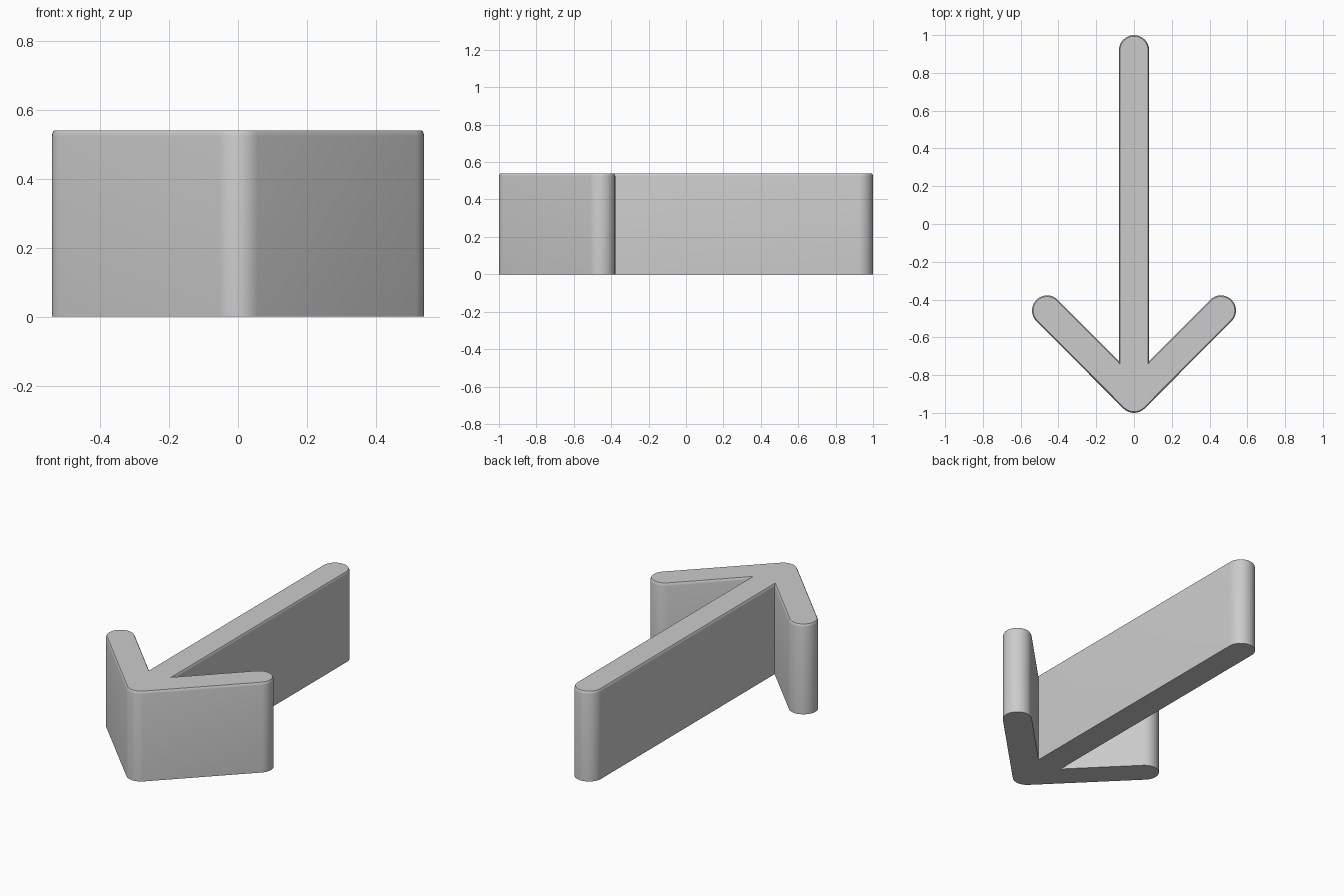
import bpy
import bmesh
from math import cos, sin, radians, sqrt
from mathutils import Vector

cube = bpy.data.objects.get("Cube")
if cube:
    bpy.data.objects.remove(cube, do_unlink=True)

RADIUS = 0.08          # half the bar width
HEIGHT = 0.54
POINT = Vector((0, -0.92))
BARB = Vector((0.46, -0.458))
TAIL = Vector((0, 0.92))
STEPS = 16             # segments in a half circle

grey = bpy.data.materials.new("plain_grey")
grey.use_nodes = True
colour = (0.6, 0.6, 0.6, 1)
grey.diffuse_color = colour
grey.node_tree.nodes["Principled BSDF"].inputs["Base Color"].default_value = colour


def arc(centre, r, start, end, steps):
    """Points on an arc, angles in degrees."""
    angles = [radians(start + (end - start) * i / steps) for i in range(steps + 1)]
    return [centre + r * Vector((cos(a), sin(a))) for a in angles]


def outline(r):
    """Counter-clockwise arrow outline with bars of half width r."""
    notch_y = POINT.y + r + r * sqrt(2)
    half = arc(POINT, r, -90, -45, STEPS // 4)
    half += arc(BARB, r, -45, 135, STEPS)
    half.append(Vector((r, notch_y)))
    half += arc(TAIL, r, 0, 90, STEPS // 2)
    mirrored = [Vector((-p.x, p.y)) for p in reversed(half[1:-1])]
    return half + mirrored


# Arrow body: straight walls with a small eased rim on top
bm = bmesh.new()
rings = []
for z, inset in ((0, 0), (0.524, 0), (0.533, 0.002), (HEIGHT, 0.006)):
    rings.append([bm.verts.new((p.x, p.y, z)) for p in outline(RADIUS - inset)])
for low, high in zip(rings, rings[1:]):
    n = len(low)
    for i in range(n):
        j = (i + 1) % n
        bm.faces.new((low[i], low[j], high[j], high[i]))
bm.faces.new(list(reversed(rings[0])))
bm.faces.new(rings[-1])
bmesh.ops.recalc_face_normals(bm, faces=bm.faces)

mesh = bpy.data.meshes.new("arrow_body")
bm.to_mesh(mesh)
bm.free()
mesh.materials.append(grey)
arrow = bpy.data.objects.new("arrow_body", mesh)
bpy.context.collection.objects.link(arrow)

# Smooth rounded ends, crisp rim
bpy.ops.object.select_all(action="DESELECT")
arrow.select_set(True)
bpy.context.view_layer.objects.active = arrow
bpy.ops.object.shade_smooth_by_angle(angle=radians(25))
